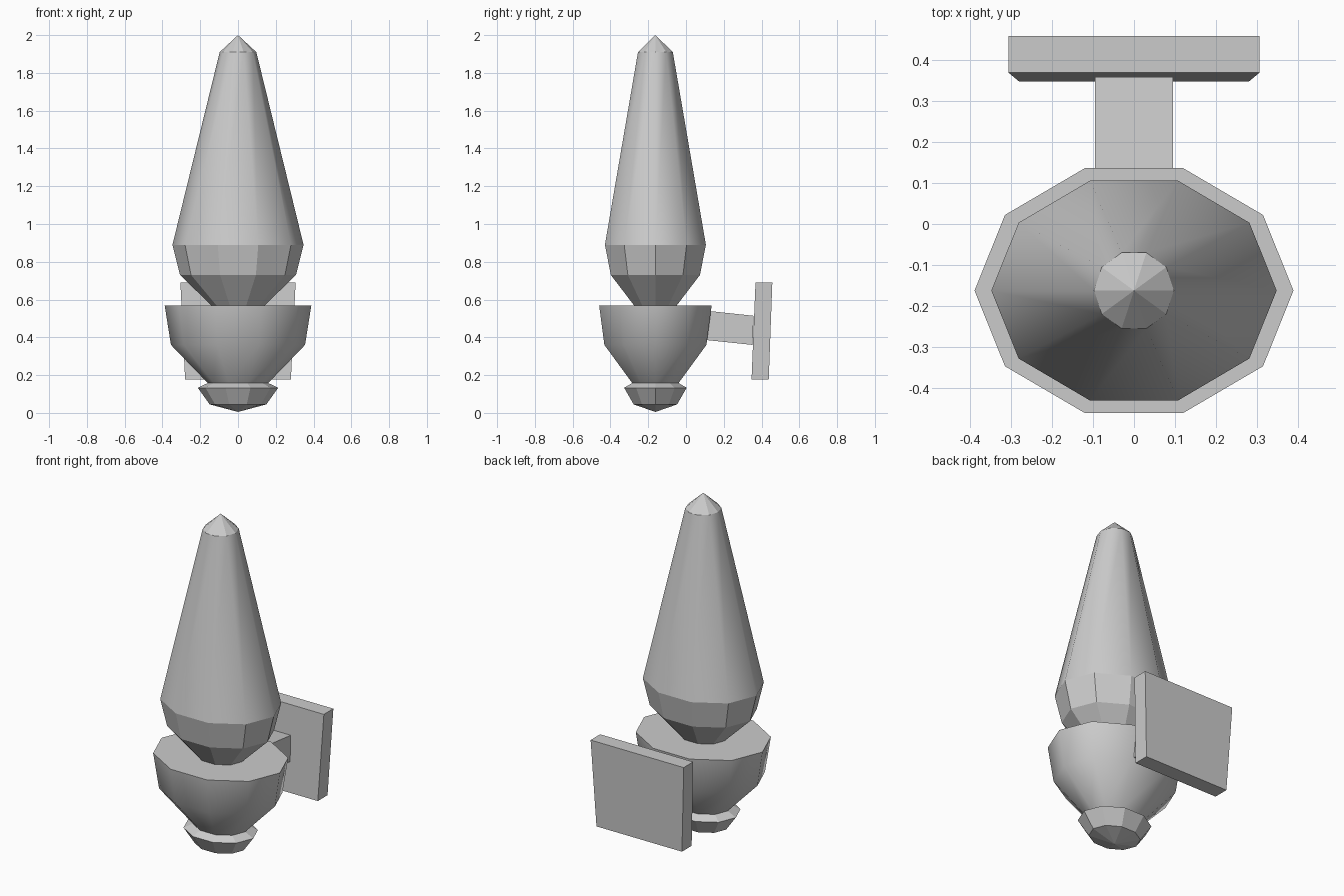
import bpy, bmesh, math

if "Cube" in bpy.data.objects:
    bpy.data.objects.remove(bpy.data.objects["Cube"])

CY = -0.162   # axis of the turned parts
SIDES = 10


def lathe(name, profile, smooth):
    """Ten-sided oval turning; profile = (rx, ry, z), smooth = one flag per band."""
    bm = bmesh.new()
    rings = []
    for rx, ry, z in profile:
        if rx == 0:
            rings.append([bm.verts.new((0, CY, z))] * SIDES)
        else:
            rings.append([bm.verts.new((rx * math.cos(a), CY + ry * math.sin(a), z))
                          for a in (2 * math.pi * i / SIDES for i in range(SIDES))])
    for lo, hi, s in zip(rings, rings[1:], smooth):
        for i in range(SIDES):
            j = (i + 1) % SIDES
            f = bm.faces.new(list(dict.fromkeys((lo[i], lo[j], hi[j], hi[i]))))
            f.smooth = s
    # creases run around the rings, where the slope changes
    for e in bm.edges:
        a, b = e.verts
        if abs(a.co.z - b.co.z) < 1e-5 and len(e.link_faces) == 2:
            e.smooth = e.calc_face_angle() < math.radians(25)
    return finish(name, bm)


def hexahedron(name, front, back):
    """Solid between two four-cornered ends."""
    bm = bmesh.new()
    a = [bm.verts.new(p) for p in front]
    b = [bm.verts.new(p) for p in back]
    bm.faces.new(a)
    bm.faces.new(b[::-1])
    for i in range(4):
        j = (i + 1) % 4
        bm.faces.new((a[i], b[i], b[j], a[j]))
    bmesh.ops.recalc_face_normals(bm, faces=bm.faces)
    return finish(name, bm)


def finish(name, bm):
    me = bpy.data.meshes.new(name)
    bm.to_mesh(me)
    bm.free()
    ob = bpy.data.objects.new(name, me)
    bpy.context.collection.objects.link(ob)
    return ob


def end(wt, wb, yt, yb, zt, zb):
    return [(-wb, yb, zb), (wb, yb, zb), (wt, yt, zt), (-wt, yt, zt)]


# Bottom knob
lathe("bottom_knob",
      [(0, 0, 0.005), (0.15, 0.121, 0.045), (0.213, 0.174, 0.133), (0.16, 0.129, 0.158)],
      [False, False, False])

# Holder bowl with flat rim
lathe("bowl",
      [(0.16, 0.129, 0.158), (0.355, 0.284, 0.36), (0.388, 0.313, 0.568), (0.14, 0.118, 0.568)],
      [True, True, False])

# Tall tapered flame
lathe("flame",
      [(0.14, 0.118, 0.568), (0.307, 0.248, 0.73), (0.347, 0.281, 0.89),
       (0.097, 0.097, 1.91), (0, 0, 2.0)],
      [False, False, True, False])

# Wall bracket arm and plate
hexahedron("bracket_arm",
           end(0.095, 0.095, 0.115, 0.095, 0.54, 0.387),
           end(0.095, 0.095, 0.358, 0.352, 0.514, 0.36))
hexahedron("wall_plate",
           end(0.305, 0.28, 0.368, 0.347, 0.69, 0.178),
           end(0.305, 0.28, 0.457, 0.438, 0.69, 0.178))
